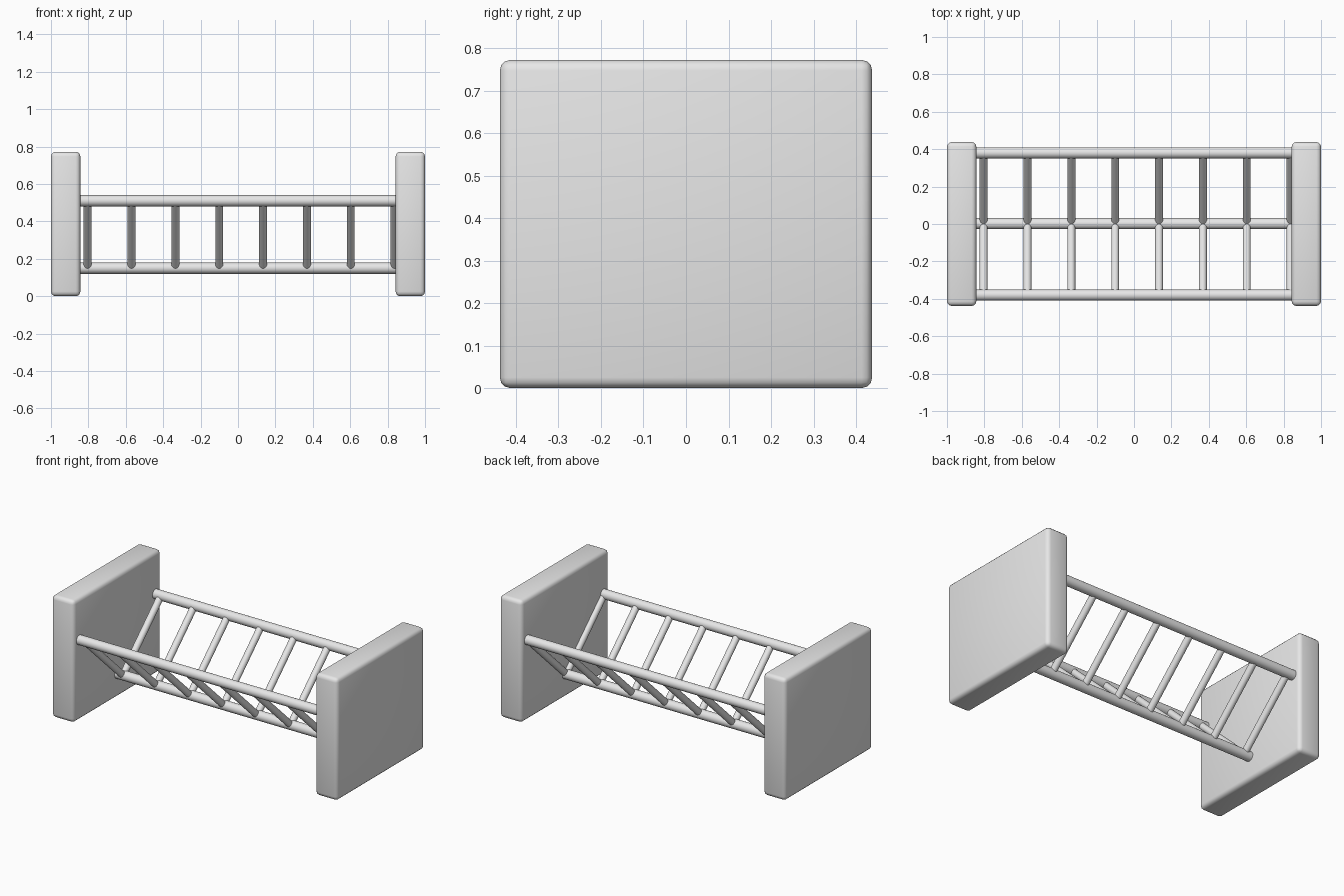
import bpy
import math
from mathutils import Vector

if "Cube" in bpy.data.objects:
    bpy.data.objects.remove(bpy.data.objects["Cube"], do_unlink=True)

# Single plain grey finish
grey = bpy.data.materials.new("light_grey")
grey.use_nodes = True
grey.diffuse_color = (0.8, 0.8, 0.8, 1)
grey.node_tree.nodes["Principled BSDF"].inputs["Base Color"].default_value = (0.8, 0.8, 0.8, 1)


def panel(name, x):
    """Rounded end board standing on the floor."""
    bpy.ops.mesh.primitive_cube_add(size=1, location=(x, 0, 0.386))
    board = bpy.context.object
    board.name = name
    board.scale = (0.157, 0.876, 0.772)
    bpy.ops.object.transform_apply(location=False, rotation=False, scale=True)
    bevel = board.modifiers.new("rounded_edges", "BEVEL")
    bevel.width = 0.025
    bevel.segments = 3
    bpy.ops.object.shade_smooth()
    board.data.materials.append(grey)


def rod(name, start, end, radius):
    """Round bar between two points."""
    start, end = Vector(start), Vector(end)
    axis = end - start
    bpy.ops.mesh.primitive_cylinder_add(
        vertices=32, radius=radius, depth=axis.length, location=(start + end) / 2,
        rotation=axis.to_track_quat("Z", "Y").to_euler())
    bar = bpy.context.object
    bar.name = name
    bpy.ops.object.shade_smooth_by_angle(angle=math.radians(40))
    bar.data.materials.append(grey)


# End boards
panel("left_end_board", 0.9215)
panel("right_end_board", -0.9215)

# Long rails: two upper, one lower in the middle
RAIL_END = 0.846
for name, y, z in (("front_rail", -0.38, 0.51), ("back_rail", 0.38, 0.51),
                   ("bottom_rail", 0.002, 0.15)):
    rod(name, (-RAIL_END, y, z), (RAIL_END, y, z), 0.03)

# Sloping rungs forming the V-shaped rack
for i in range(8):
    x = -0.804 + i * 0.2345
    for name, side in (("front_rung", -1), ("back_rung", 1)):
        rod(f"{name}_{i + 1}", (x, side * 0.012, 0.162), (x, side * 0.378, 0.508), 0.021)
